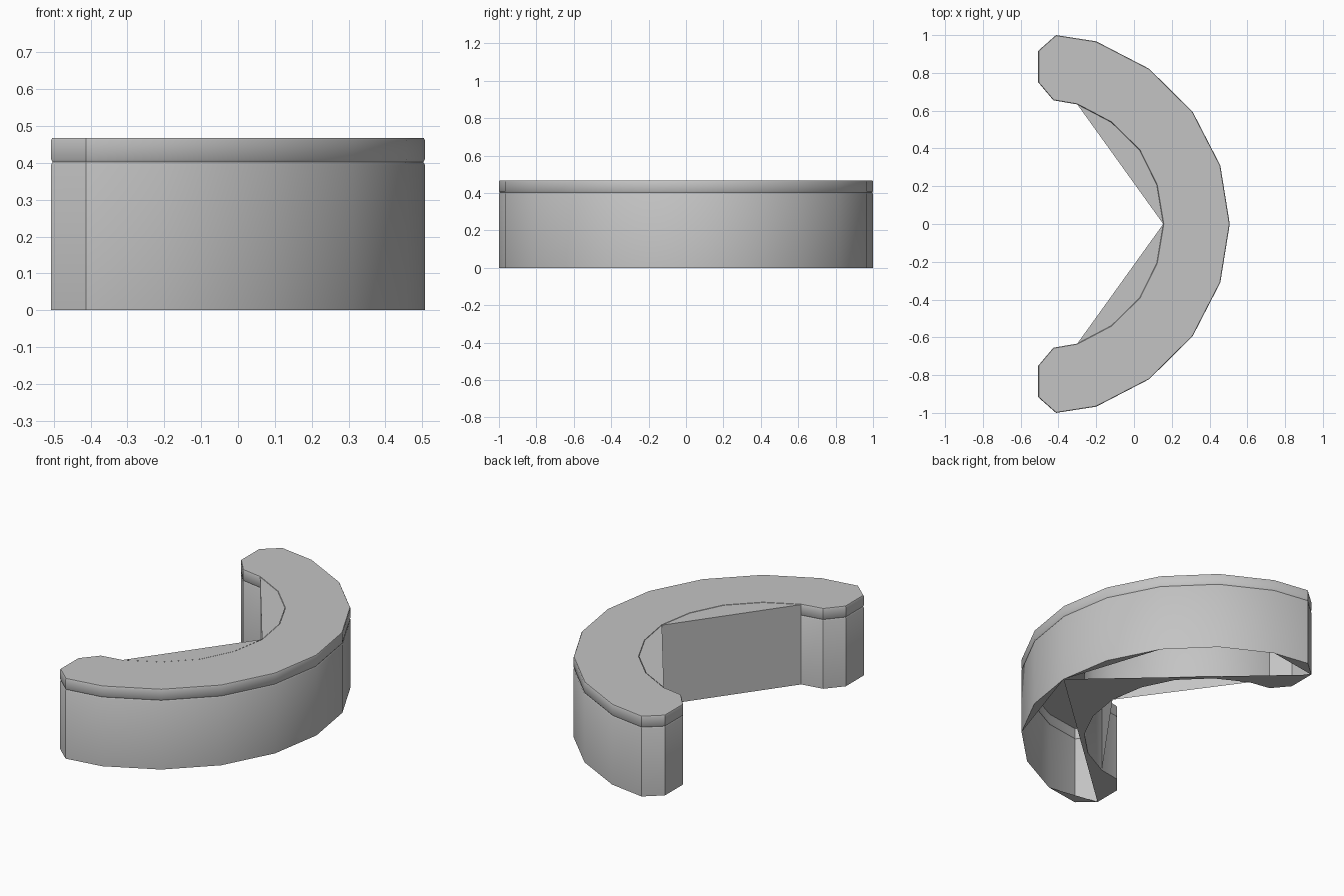
import bpy
import bmesh
from mathutils import Vector

cube = bpy.data.objects.get("Cube")
if cube:
    bpy.data.objects.remove(cube, do_unlink=True)

# One plain grey for the whole desk
grey = bpy.data.materials.new("plain_grey")
grey.use_nodes = True
colour = (0.55, 0.55, 0.55, 1)
grey.diffuse_color = colour
grey.node_tree.nodes["Principled BSDF"].inputs["Base Color"].default_value = colour

# Half of the crescent plan: outer arc, clipped end, inner arc
HALF = [(.507, 0), (.457, .31), (.31, .595), (.08, .822), (-.2, .967), (-.413, 1),
        (-.507, .917), (-.507, .75), (-.427, .655), (-.3, .633), (-.12, .538),
        (.03, .39), (.12, .208), (.155, 0)]
PLAN = [Vector(p) for p in HALF + [(x, -y) for x, y in HALF[-2:0:-1]]]


def inset(points, amount):
    """Move a counter-clockwise outline inwards with mitred corners."""
    result = []
    for i, p in enumerate(points):
        a = (p - points[i - 1]).normalized()
        b = (points[(i + 1) % len(points)] - p).normalized()
        na, nb = Vector((-a.y, a.x)), Vector((-b.y, b.x))
        result.append(p + (na + nb) * (amount / (1 + na.dot(nb))))
    return result


def finish(bm, name):
    mesh = bpy.data.meshes.new(name)
    bm.to_mesh(mesh)
    bm.free()
    mesh.materials.append(grey)
    obj = bpy.data.objects.new(name, mesh)
    bpy.context.collection.objects.link(obj)
    return obj


def loft(bm, levels):
    """Stack inset copies of the plan and join them with walls."""
    rings = [[bm.verts.new((p.x, p.y, z)) for p in inset(PLAN, d)] for z, d in levels]
    for low, high in zip(rings, rings[1:]):
        for i in range(len(low)):
            j = (i + 1) % len(low)
            bm.faces.new((low[i], low[j], high[j], high[i]))
    return rings


# Curved body, its underside open along the outer arc on both sides
bm = bmesh.new()
base = loft(bm, [(0, 0), (.395, 0), (.402, .004)])[0]
inner_strip = [0] + list(range(6, 21))
for cap in (inner_strip, [0, 1, 2], [4, 5, 6], [0, 24, 25], [20, 21, 22]):
    bm.faces.new([base[i] for i in reversed(cap)])
body = finish(bm, "desk_body")

# Counter slab with eased edges
bm = bmesh.new()
rings = loft(bm, [(.402, .004), (.409, 0), (.461, 0), (.467, .003)])
bm.faces.new(rings[-1])
counter = finish(bm, "counter_top")

# Straight panels and ledges closing the inner arc on both sides
for side, name in ((1, "left_inner_panel"), (-1, "right_inner_panel")):
    bm = bmesh.new()
    high = [bm.verts.new((x, y * side, .466)) for x, y in HALF[9:]]
    foot = [bm.verts.new((v.co.x, v.co.y, 0)) for v in (high[0], high[-1])]
    bm.faces.new(high[::side])
    bm.faces.new((foot[1], foot[0], high[0], high[-1])[::side])
    finish(bm, name)

# Smooth the arcs, keep the clipped ends crisp
bpy.ops.object.select_all(action="DESELECT")
for obj in (body, counter):
    obj.select_set(True)
    bpy.context.view_layer.objects.active = obj
bpy.ops.object.shade_smooth_by_angle(angle=.6)
